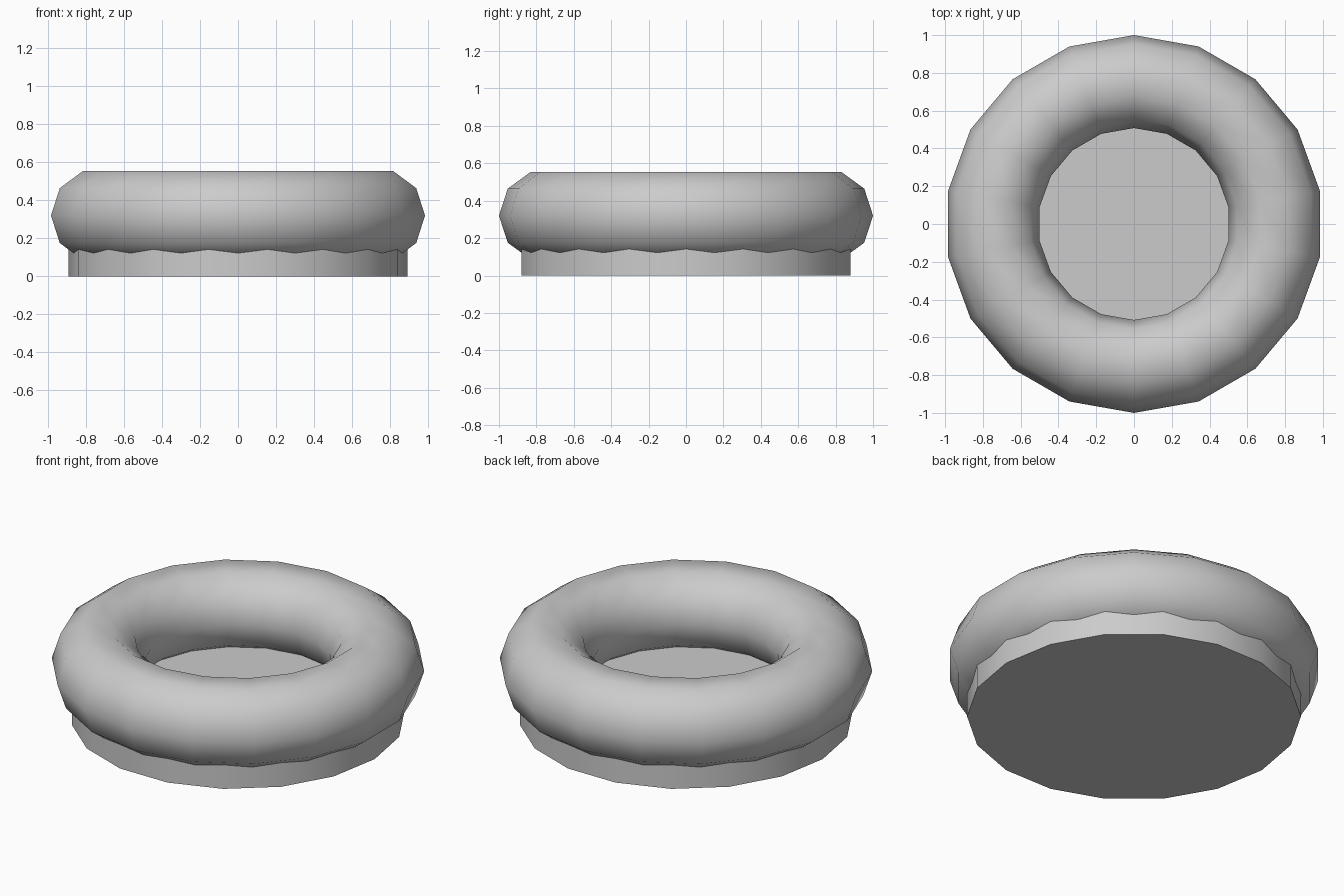
import bpy
from math import radians

if "Cube" in bpy.data.objects:
    bpy.data.objects.remove(bpy.data.objects["Cube"])


def smooth(obj, name, angle=40):
    obj.name = name
    bpy.ops.object.shade_smooth_by_angle(angle=radians(angle))


# Solid round base
BASE_H = 0.15
bpy.ops.mesh.primitive_cylinder_add(vertices=18, radius=0.893, depth=BASE_H,
                                    location=(0, 0, BASE_H / 2),
                                    rotation=(0, 0, radians(90)))
smooth(bpy.context.object, "base_disc")

# Rounded ring sitting on the base
bpy.ops.mesh.primitive_torus_add(major_segments=18, minor_segments=10,
                                 major_radius=0.754, minor_radius=0.246,
                                 location=(0, 0, 0.32),
                                 rotation=(0, 0, radians(90)))
smooth(bpy.context.object, "ring")
